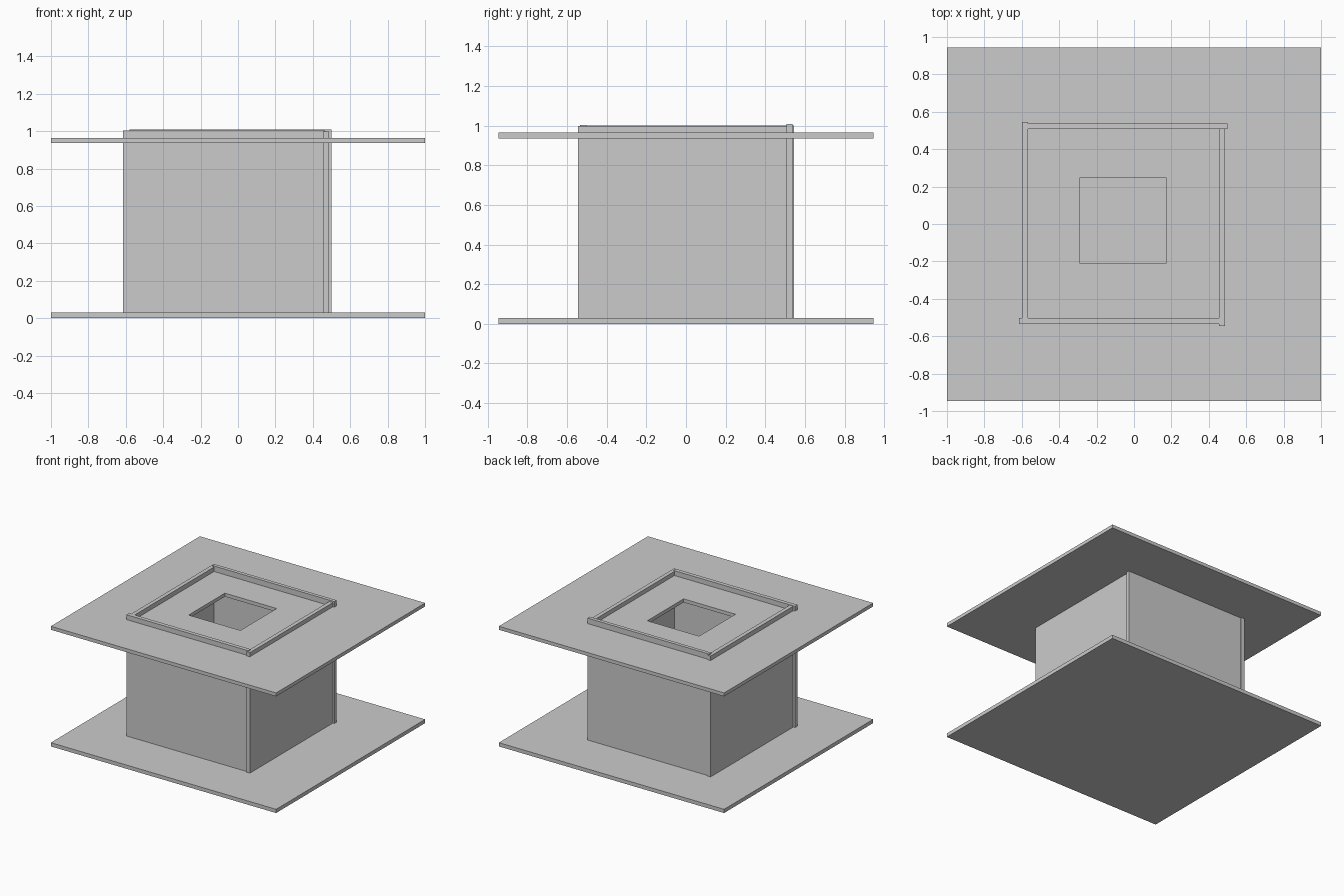
import bpy, bmesh

if "Cube" in bpy.data.objects:
    bpy.data.objects.remove(bpy.data.objects["Cube"])


def finish(name, bm):
    bmesh.ops.recalc_face_normals(bm, faces=bm.faces)
    mesh = bpy.data.meshes.new(name)
    bm.to_mesh(mesh)
    bm.free()
    obj = bpy.data.objects.new(name, mesh)
    bpy.context.collection.objects.link(obj)
    return obj


def box(name, x, y, z):
    """Box spanning the given (low, high) ranges."""
    bm = bmesh.new()
    bmesh.ops.create_cube(bm, size=1)
    for v in bm.verts:
        v.co = [r[0] if c < 0 else r[1] for c, r in zip(v.co, (x, y, z))]
    return finish(name, bm)


def plate_with_hole(name, x, y, z, hole_x, hole_y):
    """Flat rectangular plate with a rectangular opening."""
    bm = bmesh.new()

    def ring(rx, ry, h):
        return [bm.verts.new((rx[i], ry[j], h))
                for i, j in ((0, 0), (1, 0), (1, 1), (0, 1))]

    rings = [ring(x, y, z[0]), ring(x, y, z[1]),
             ring(hole_x, hole_y, z[1]), ring(hole_x, hole_y, z[0])]
    for k in range(4):
        a, b = rings[k], rings[(k + 1) % 4]
        for i in range(4):
            j = (i + 1) % 4
            bm.faces.new((a[i], a[j], b[j], b[i]))
    return finish(name, bm)


# Base and pierced top plate
span_x, span_y = (-1, 1), (-0.945, 0.945)
box("base_plate", span_x, span_y, (0, 0.03))
plate_with_hole("top_plate", span_x, span_y, (0.936, 0.964),
                (-0.29, 0.17), (-0.212, 0.248))

# Four overlapping wall panels forming a hollow box
box("front_wall", (-0.615, 0.465), (-0.535, -0.503), (0.015, 1.003))
box("back_wall", (-0.58, 0.5), (0.508, 0.537), (0.015, 1.008))
box("left_wall", (-0.6, -0.568), (-0.53, 0.545), (0.015, 1.0))
box("right_wall", (0.455, 0.487), (-0.545, 0.53), (0.015, 0.997))
